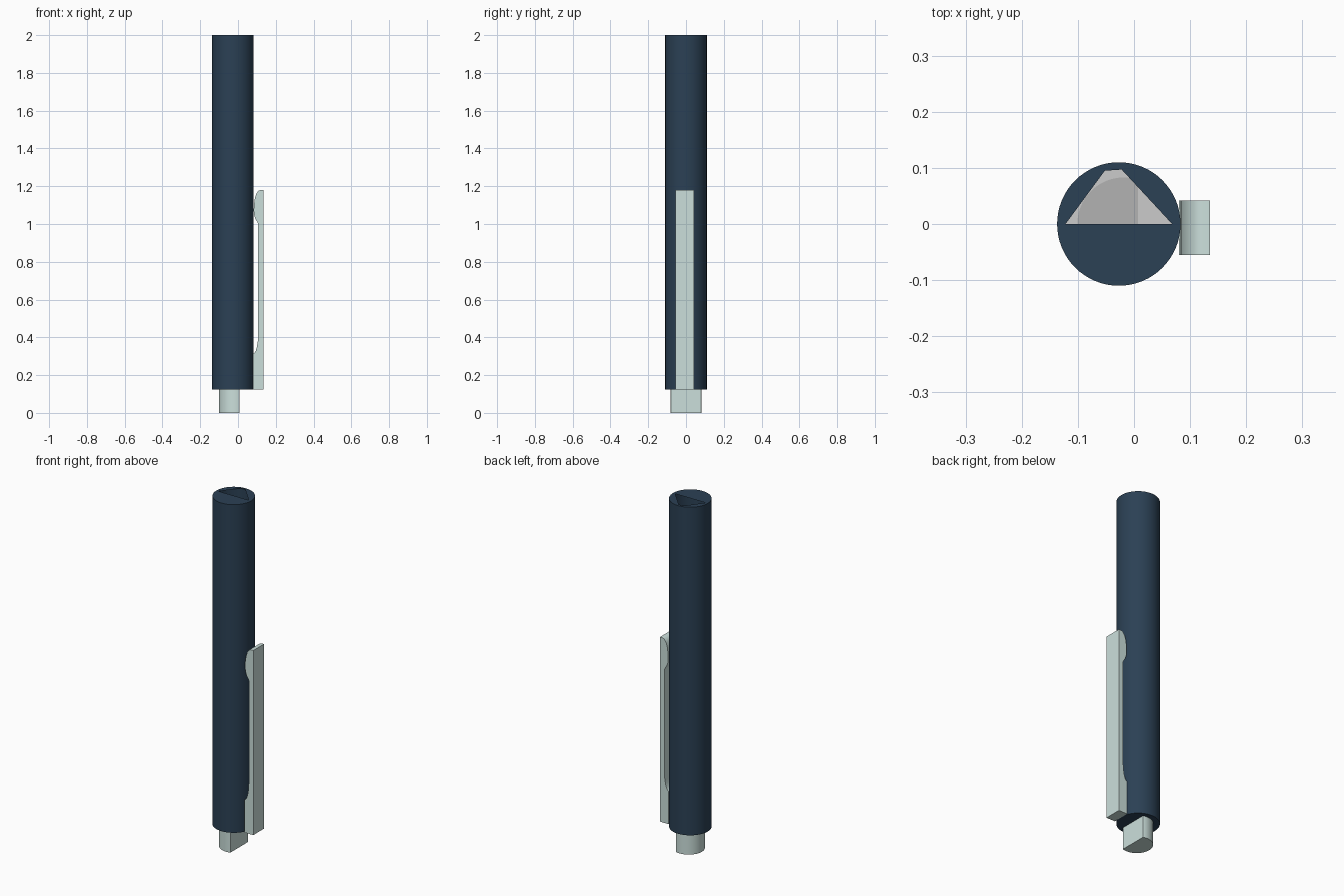
import bpy, bmesh, math

if "Cube" in bpy.data.objects:
    bpy.data.objects.remove(bpy.data.objects["Cube"])

AXIS_X = -0.027      # barrel centre line
R = 0.11             # barrel radius
Z0, Z1 = 0.125, 2.0  # barrel bottom and top
SEG = 64


def material(name, rgb):
    m = bpy.data.materials.new(name)
    m.diffuse_color = (*rgb, 1)
    m.use_nodes = True
    m.node_tree.nodes["Principled BSDF"].inputs["Base Color"].default_value = m.diffuse_color
    return m


navy = material("navy", (0.024, 0.052, 0.09))
pale = material("pale_teal", (0.60, 0.74, 0.71))


def finish(name, bm, mat=None, smooth=True):
    me = bpy.data.meshes.new(name)
    bm.to_mesh(me)
    bm.free()
    ob = bpy.data.objects.new(name, me)
    bpy.context.collection.objects.link(ob)
    if mat:
        me.materials.append(mat)
    if smooth:
        bpy.context.view_layer.objects.active = ob
        ob.select_set(True)
        bpy.ops.object.shade_smooth_by_angle(angle=math.radians(35))
        ob.select_set(False)
    return ob


def arc(cx, r, a0, a1, n, z):
    """Points on a horizontal arc around (cx, 0)."""
    return [(cx + r * math.cos(a0 + (a1 - a0) * i / n),
             r * math.sin(a0 + (a1 - a0) * i / n), z) for i in range(n + 1)]


def prism(name, pts, offset, mat):
    """Closed solid from a planar outline pushed along offset."""
    bm = bmesh.new()
    face = bm.faces.new([bm.verts.new(p) for p in pts])
    ext = bmesh.ops.extrude_face_region(bm, geom=[face], use_keep_orig=True)
    verts = [g for g in ext["geom"] if isinstance(g, bmesh.types.BMVert)]
    bmesh.ops.translate(bm, vec=offset, verts=verts)
    bmesh.ops.recalc_face_normals(bm, faces=bm.faces)
    return finish(name, bm, mat)


# Barrel: hollow tube, closed bottom, top cap with a trapezoid opening
bm = bmesh.new()
low = [bm.verts.new(p) for p in arc(AXIS_X, R, 0, math.tau, SEG, Z0)[:-1]]
high = [bm.verts.new(p) for p in arc(AXIS_X, R, 0, math.tau, SEG, Z1)[:-1]]
for i in range(SEG):
    j = (i + 1) % SEG
    bm.faces.new((low[i], low[j], high[j], high[i]))
bm.faces.new(low[::-1])
hole = [bm.verts.new((x, y, Z1)) for x, y in
        ((-0.122, 0), (0.068, 0), (-0.022, 0.097), (-0.052, 0.095))]
rim = [bm.edges.get((high[i], high[(i + 1) % SEG])) for i in range(SEG)]
rim += [bm.edges.new((hole[i], hole[(i + 1) % 4])) for i in range(4)]
cap = bmesh.ops.triangle_fill(bm, edges=rim, use_beauty=True, normal=(0, 0, 1))
for f in cap["geom"]:
    if isinstance(f, bmesh.types.BMFace):
        f.normal_update()
        if f.normal.z < 0:
            f.normal_flip()
finish("barrel", bm, navy)

# Grey floor seen through the opening
bm = bmesh.new()
bm.faces.new([bm.verts.new(p) for p in
              arc(AXIS_X, R - 0.002, 0, math.tau, SEG, Z0 + 0.002)[:-1]])
finish("inner_floor", bm, None, False)

# Push button: cylinder with one flat side
cx, r, flat = -0.018, 0.083, 0.007
a = math.acos((flat - cx) / r)
button = prism("push_button", arc(cx, r, a, math.tau - a, 48, 0), (0, 0, Z0 + 0.004), pale)
grey = material("grey", (0.45, 0.45, 0.45))
button.data.materials.append(grey)
for p in button.data.polygons:
    if p.normal.z > 0.9:
        p.material_index = 1

# Pocket clip: side profile (x, z) with curved foot and rounded tip
profile = [(0.08, 0.125), (0.135, 0.125), (0.135, 1.18), (0.119, 1.18),
           (0.107, 1.175), (0.097, 1.16), (0.089, 1.135), (0.084, 1.10),
           (0.083, 1.07), (0.086, 1.045), (0.093, 1.025), (0.102, 1.012),
           (0.107, 1.0), (0.107, 0.42), (0.105, 0.38), (0.1, 0.35),
           (0.094, 0.328), (0.087, 0.318), (0.08, 0.313)]
prism("pocket_clip", [(x, -0.055, z) for x, z in profile], (0, 0.097, 0), pale)
